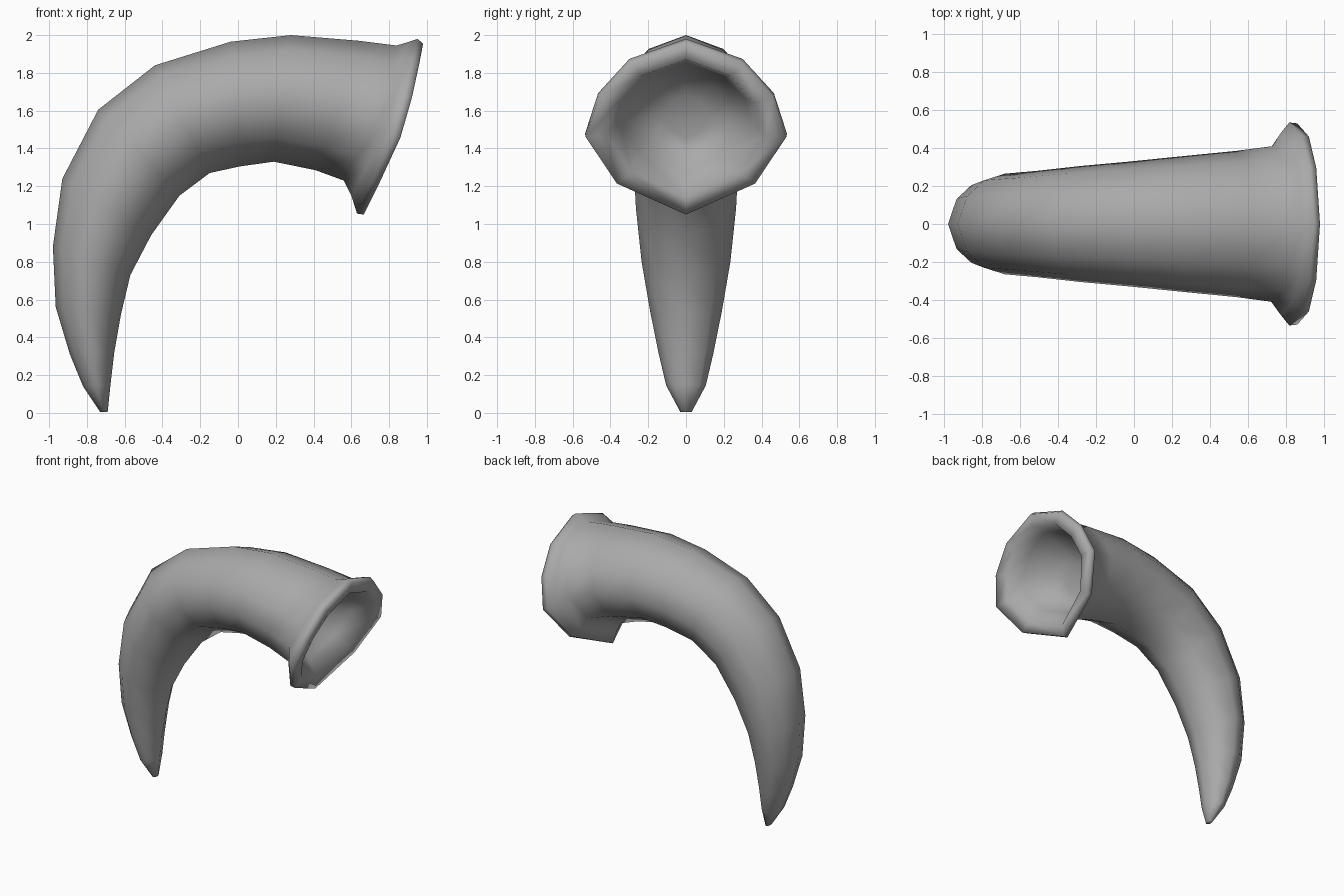
import bpy
import bmesh
from mathutils import Vector

cube = bpy.data.objects.get("Cube")
if cube:
    bpy.data.objects.remove(cube, do_unlink=True)

# Horn material
mat = bpy.data.materials.new("horn grey")
mat.use_nodes = True
GREY = (0.4, 0.4, 0.4, 1)
mat.diffuse_color = GREY
mat.node_tree.nodes["Principled BSDF"].inputs["Base Color"].default_value = GREY

# Half cross-section: (position from outer to inner side, share of half width)
HALF = [(0, 0), (.11, .56), (.3, .87), (.53, 1), (.81, .69), (1, 0)]
SECTION = HALF + [(t, -w) for t, w in HALF[-2:0:-1]]

# Sections from tip to mouth: outer x, z, inner x, z, half width, forward bulge
BODY = [
    (-.73, .005, -.69, .005, .03, 0),
    (-.82, .14, -.675, .15, .105, 0),
    (-.89, .31, -.655, .32, .145, 0),
    (-.965, .56, -.62, .52, .19, 0),
    (-.98, .88, -.57, .73, .235, 0),
    (-.93, 1.24, -.46, .94, .265, 0),
    (-.74, 1.605, -.31, 1.15, .28, 0),
    (-.44, 1.84, -.15, 1.27, .305, 0),
    (-.04, 1.965, .01, 1.305, .33, 0),
    (.28, 2.0, .19, 1.33, .355, 0),
    (.64, 1.97, .41, 1.285, .385, .02),
    (.84, 1.945, .56, 1.23, .41, .04),
]
RIM = [
    (.89, 1.96, .6, 1.15, .48, .04),
    (.95, 1.98, .63, 1.055, .535, .04),
    (.98, 1.955, .665, 1.05, .53, .05),
]
BOWL = [
    (.96, 1.87, .68, 1.14, .42, .04),
    (.84, 1.85, .61, 1.27, .35, .02),
    (.66, 1.78, .5, 1.36, .24, 0),
    (.58, 1.68, .5, 1.45, .12, 0),
]


def add_ring(bm, ox, oz, ix, iz, width, bulge):
    outer, inner = Vector((ox, 0, oz)), Vector((ix, 0, iz))
    across = (outer - inner).normalized()
    forward = Vector((across.z, 0, -across.x))
    ring = []
    for t, w in SECTION:
        p = outer.lerp(inner, t) + forward * bulge * w * w
        p.y = w * width
        ring.append(bm.verts.new(p))
    return ring


# Continuous skin: tip, body, flared rim and hollow mouth
bm = bmesh.new()
rings = [add_ring(bm, *row) for row in BODY + RIM + BOWL]
for a, b in zip(rings, rings[1:]):
    for i in range(len(a)):
        j = (i + 1) % len(a)
        bm.faces.new((a[i], a[j], b[j], b[i]))
bm.faces.new(rings[0])
bm.faces.new(rings[-1])
bmesh.ops.recalc_face_normals(bm, faces=bm.faces[:])
for face in bm.faces:
    face.smooth = True

mesh = bpy.data.meshes.new("horn")
bm.to_mesh(mesh)
bm.free()
mesh.materials.append(mat)
horn = bpy.data.objects.new("horn", mesh)
bpy.context.collection.objects.link(horn)
